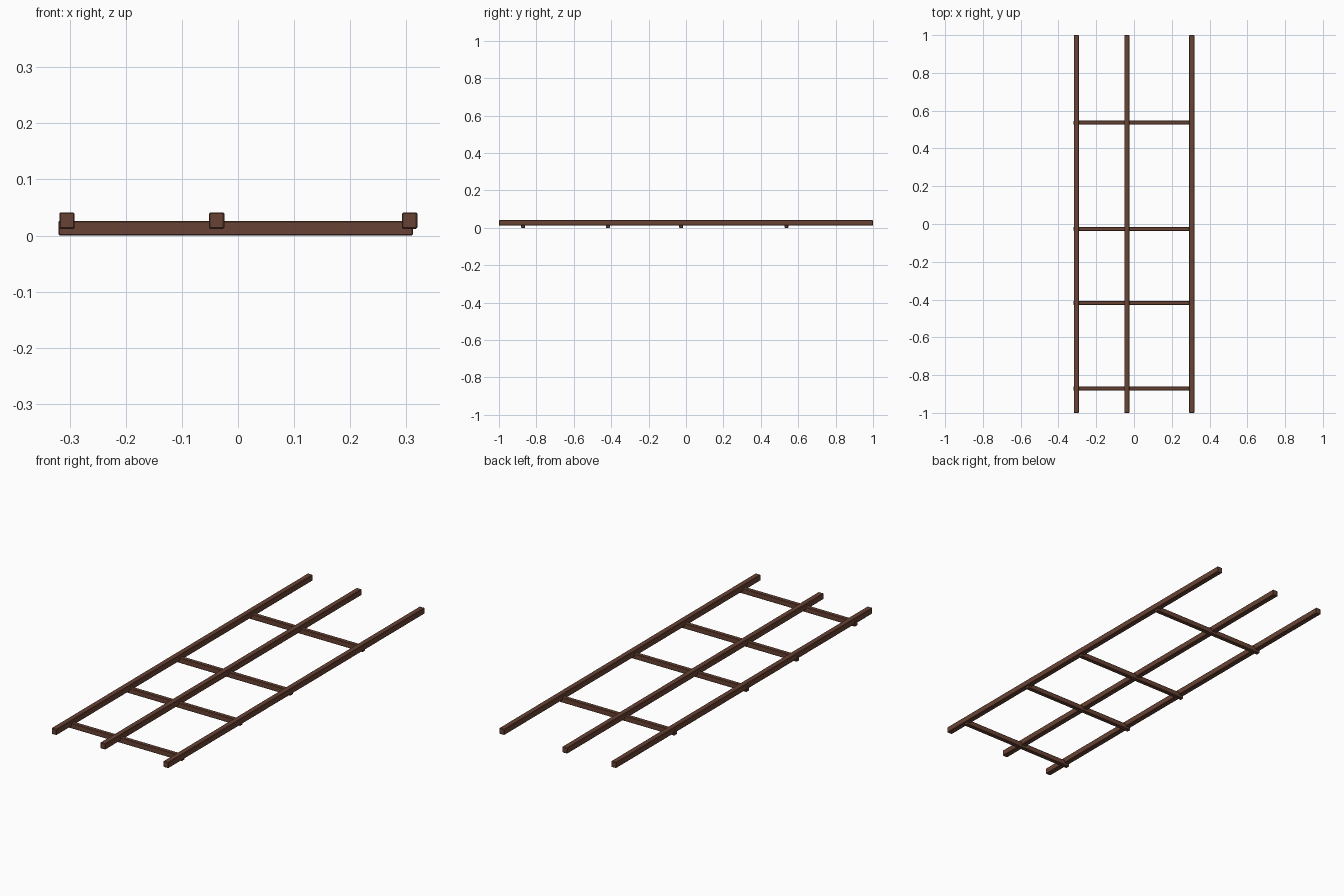
import bpy

cube = bpy.data.objects.get("Cube")
if cube:
    bpy.data.objects.remove(cube, do_unlink=True)

# Dark brown timber
wood = bpy.data.materials.new("brown_wood")
wood.use_nodes = True
colour = (0.14, 0.055, 0.034, 1)
wood.diffuse_color = colour
wood.node_tree.nodes["Principled BSDF"].inputs["Base Color"].default_value = colour


def beam(name, centre, size):
    """A squared timber with slightly eased edges."""
    bpy.ops.mesh.primitive_cube_add(size=1, location=centre)
    obj = bpy.context.object
    obj.name = name
    obj.scale = size
    bpy.ops.object.transform_apply(location=False, rotation=False, scale=True)
    obj.data.materials.append(wood)
    bevel = obj.modifiers.new("eased_edges", "BEVEL")
    bevel.width = 0.002
    bevel.segments = 1
    return obj


# Long rails resting on the crossbars
for name, x in (("right_rail", -0.305), ("middle_rail", -0.038), ("left_rail", 0.306)):
    beam(name, (x, 0, 0.0265), (0.027, 2, 0.029))

# Crossbars notched under the rails, unevenly spaced
for i, y in enumerate((-0.871, -0.418, -0.026, 0.537), 1):
    beam(f"crossbar_{i}", (-0.004, y, 0.013), (0.632, 0.021, 0.026))
